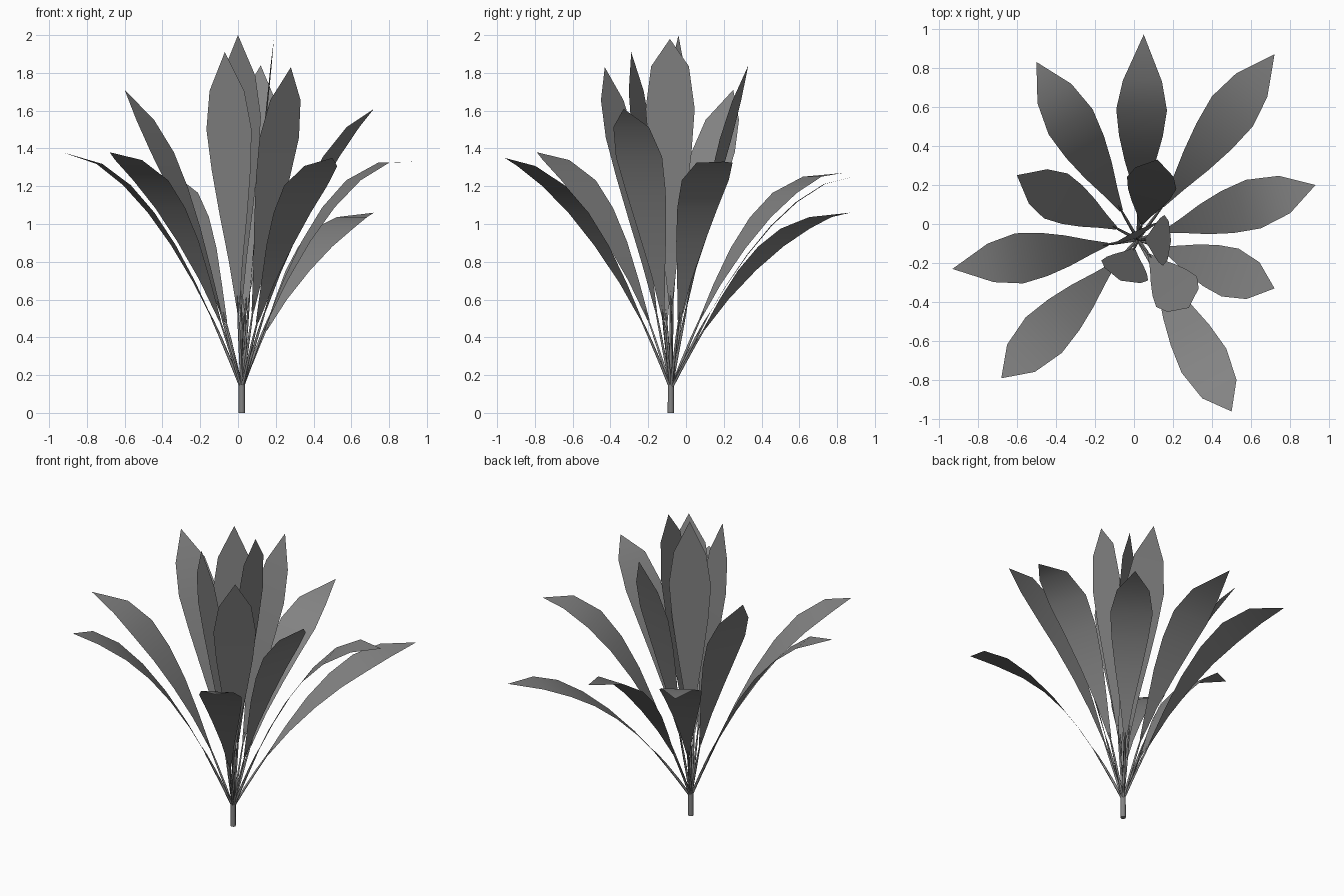
import bpy, bmesh
from mathutils import Vector

if "Cube" in bpy.data.objects:
    bpy.data.objects.remove(bpy.data.objects["Cube"])

ROOT = Vector((0.02, -0.08, 0.125))

# each leaf: tip x, y, z, how strongly it arches (0.5 = straight),
# and how far the widest part is shifted toward the tip
LEAVES = [
    (0.05, 0.97, 1.27, 1.00, -0.03), (0.72, 0.87, 1.06, 1.01, -0.01),
    (0.93, 0.20, 1.33, 1.09, 0.01), (0.72, -0.33, 1.61, 0.85, 0.02),
    (0.50, -0.96, 1.35, 0.92, 0.025), (-0.68, -0.79, 1.38, 0.95, 0.02),
    (-0.93, -0.23, 1.38, 0.98, -0.01), (-0.60, 0.25, 1.71, 0.76, 0.0),
    (-0.50, 0.83, 1.27, 1.05, 0.0), (-0.07, -0.29, 1.91, 0.55, 0.0),
    (0.28, -0.43, 1.83, 0.55, 0.01), (0.19, -0.085, 1.98, 0.57, 0.03),
    (0.00, -0.04, 2.00, 0.52, 0.0), (0.12, 0.33, 1.84, 0.66, 0.0)]

# blade outline: fraction of the length, half width
BLADE = [(0.24, 0.008), (0.38, 0.040), (0.52, 0.080), (0.65, 0.112),
         (0.77, 0.130), (0.885, 0.100)]

MAT = bpy.data.materials.new("dark_grey")
MAT.diffuse_color = (0.23, 0.23, 0.23, 1)
MAT.use_nodes = True
MAT.node_tree.nodes["Principled BSDF"].inputs["Base Color"].default_value = MAT.diffuse_color


def arc_sampler(tip, arch):
    """Point at a fraction of the length along an arching midrib."""
    mid = (ROOT + tip) / 2
    mid.z = ROOT.z + arch * (tip.z - ROOT.z)
    pts = []
    for i in range(61):
        t = i / 60
        pts.append(ROOT * (1 - t) ** 2 + mid * 2 * t * (1 - t) + tip * t * t)
    dist = [0.0]
    for a, b in zip(pts, pts[1:]):
        dist.append(dist[-1] + (b - a).length)

    def at(f):
        d = f * dist[-1]
        for i in range(60):
            if d <= dist[i + 1]:
                return pts[i].lerp(pts[i + 1], (d - dist[i]) / (dist[i + 1] - dist[i]))
        return pts[-1].copy()
    return at


def finish(bm, name, angle):
    me = bpy.data.meshes.new(name)
    bm.to_mesh(me)
    bm.free()
    me.materials.append(MAT)
    ob = bpy.data.objects.new(name, me)
    bpy.context.collection.objects.link(ob)
    bpy.context.view_layer.objects.active = ob
    ob.select_set(True)
    bpy.ops.object.shade_smooth_by_angle(angle=angle)
    ob.select_set(False)


def make_leaf(n, x, y, z, arch, shift):
    tip = Vector((x, y, z))
    at = arc_sampler(tip, arch)
    out = Vector((x - ROOT.x, y - ROOT.y, 0)).normalized()
    side = Vector((-out.y, out.x, 0))

    # flat pointed blade
    bm = bmesh.new()
    rows = []
    for f, w in BLADE:
        p = at(f + shift * (f - 0.24) / 0.53)
        rows.append([bm.verts.new(p + side * w * s) for s in (1, -1)])
    for a, b in zip(rows, rows[1:]):
        bm.faces.new((a[0], a[1], b[1], b[0]))
    bm.faces.new((rows[-1][0], rows[-1][1], bm.verts.new(tip)))
    finish(bm, f"leaf_blade_{n}", 1.0)

    # thin tapering stalk
    bm = bmesh.new()
    rings = []
    for f, r in ((0, 0.008), (0.09, 0.008), (0.18, 0.007), (0.24, 0.005), (0.28, 0.001)):
        t = (at(f + 0.02) - at(f)).normalized()
        up = side.cross(t)
        p = at(f)
        rings.append([bm.verts.new(p + d * r) for d in (side, up, -side, -up)])
    for a, b in zip(rings, rings[1:]):
        for i in range(4):
            j = (i + 1) % 4
            bm.faces.new((a[i], a[j], b[j], b[i]))
    bmesh.ops.recalc_face_normals(bm, faces=bm.faces)
    finish(bm, f"leaf_stalk_{n}", 1.7)


for n, leaf in enumerate(LEAVES, 1):
    make_leaf(n, *leaf)

# short stem at the ground
bm = bmesh.new()
bmesh.ops.create_cone(bm, cap_ends=True, segments=8, radius1=0.017, radius2=0.016, depth=0.15)
bmesh.ops.translate(bm, verts=bm.verts, vec=(ROOT.x, ROOT.y, 0.075))
finish(bm, "stem", 0.9)
